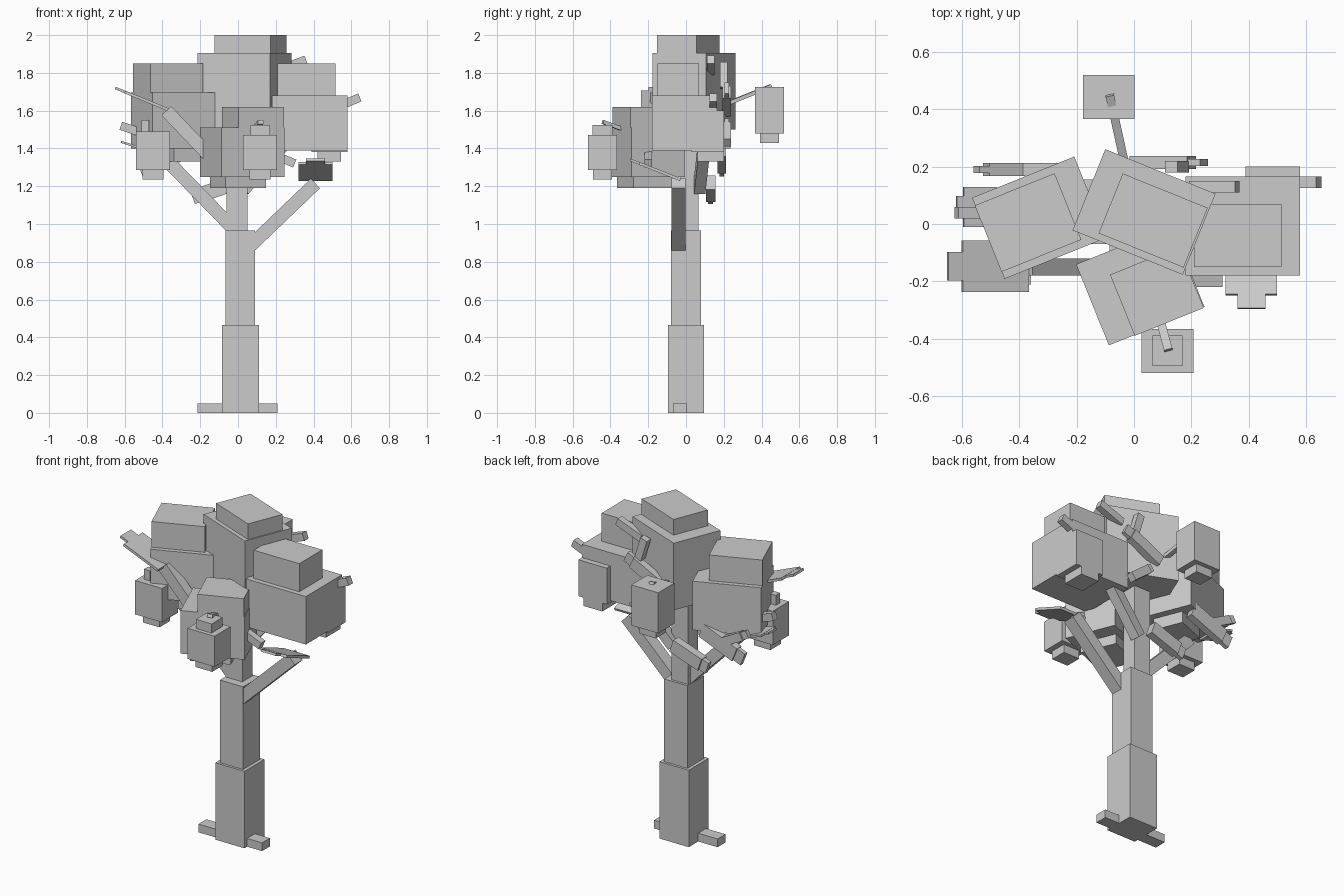
import bpy
from math import radians
from mathutils import Vector, Matrix


def add_box(name, matrix, size):
    bpy.ops.mesh.primitive_cube_add(size=1)
    ob = bpy.context.object
    ob.name = name
    ob.matrix_world = matrix @ Matrix.Diagonal((*size, 1))
    return ob


def block(name, x, y, z):
    """Axis-aligned box from three (min, max) ranges."""
    r = (x, y, z)
    return add_box(name, Matrix.Translation([(a + b) / 2 for a, b in r]), [b - a for a, b in r])


def turned(name, centre, size, z, angle):
    """Box turned about the vertical."""
    m = Matrix.Translation((*centre, sum(z) / 2)) @ Matrix.Rotation(radians(angle), 4, 'Z')
    return add_box(name, m, (*size, z[1] - z[0]))


def beam(name, p0, p1, width, thick):
    """Box running from p0 to p1."""
    a, b = Vector(p0), Vector(p1)
    m = Matrix.Translation((a + b) / 2) @ (b - a).to_track_quat('X', 'Z').to_matrix().to_4x4()
    return add_box(name, m, ((b - a).length, width, thick))


def leaf(name, p0, p1, width, thick, tip=0.55):
    """Flat plate with a narrower tip."""
    a, b = Vector(p0), Vector(p1)
    beam(name + "_blade", a, a.lerp(b, 0.82), width, thick)
    beam(name + "_tip", a.lerp(b, 0.78), b, width * tip, thick * 0.9)


# trunk and roots
block("roots", (-0.215, 0.21), (-0.07, 0.005), (0, 0.05))
block("trunk_lower", (-0.085, 0.11), (-0.095, 0.095), (0, 0.465))
block("trunk_middle", (-0.065, 0.09), (-0.08, 0.08), (0.465, 0.965))
block("trunk_upper", (-0.06, 0.05), (-0.03, 0.065), (0.965, 1.55))

# main branches
beam("branch_right", (0.05, -0.04, 0.87), (0.41, -0.04, 1.215), 0.075, 0.07)
beam("branch_left", (-0.02, 0.01, 0.97), (-0.37, 0.01, 1.33), 0.07, 0.07)
beam("branch_left_high", (-0.16, -0.15, 1.37), (-0.38, -0.15, 1.6), 0.06, 0.07)
beam("branch_back", (0.03, 0.07, 1.18), (0.27, 0.1, 1.45), 0.06, 0.06)
beam("branch_back_twig", (-0.03, 0.2, 1.63), (-0.085, 0.45, 1.73), 0.03, 0.02)
beam("branch_front_twig", (0.09, -0.33, 1.5), (0.12, -0.44, 1.54), 0.03, 0.02)

# large foliage masses
turned("crown_foliage", (0.035, 0.042), (0.415, 0.305), (1.5, 1.905), -22)
turned("crown_cap", (0.067, 0.012), (0.32, 0.225), (1.905, 2.0), -22)
turned("left_foliage", (-0.33, 0.022), (0.385, 0.305), (1.4, 1.695), 22)
turned("left_cap", (-0.37, 0.005), (0.3, 0.25), (1.695, 1.85), 22)
turned("left_base", (-0.28, 0.03), (0.2, 0.18), (1.33, 1.4), 22)
turned("front_foliage", (0.022, -0.215), (0.36, 0.305), (1.25, 1.51), 22)
turned("front_cap", (0.08, -0.235), (0.26, 0.23), (1.51, 1.62), 22)
turned("front_base", (0.0, -0.22), (0.23, 0.22), (1.19, 1.25), 22)
block("right_foliage", (0.18, 0.58), (-0.18, 0.165), (1.39, 1.68))
block("right_cap", (0.21, 0.515), (-0.15, 0.07), (1.68, 1.85))
block("right_back_foliage", (0.39, 0.58), (0.03, 0.2), (1.38, 1.6))
block("right_back_base", (0.42, 0.545), (0.06, 0.2), (1.33, 1.38))

# small hanging clusters: centre x, centre y, bottom z, body height, stem
for side, cx, cy, z, h in (("front", 0.117, -0.443, 1.235, 0.235),
                           ("back", -0.088, 0.443, 1.43, 0.295),
                           ("left", -0.45, -0.135, 1.235, 0.255)):
    block(side + "_cluster", (cx - 0.09, cx + 0.09), (cy - 0.077, cy + 0.077), (z + 0.05, z + h))
    block(side + "_cluster_base", (cx - 0.055, cx + 0.055), (cy - 0.05, cy + 0.05), (z, z + 0.05))
block("front_cluster_cap", (0.065, 0.17), (-0.495, -0.39), (1.47, 1.525))
block("left_cluster_stem", (-0.51, -0.47), (-0.17, -0.13), (1.49, 1.55))

# flat leaves at branch ends
leaf("leaf_right", (0.41, -0.03, 1.235), (0.41, -0.295, 1.34), 0.18, 0.015)
leaf("leaf_left_high", (-0.37, -0.148, 1.605), (-0.65, -0.148, 1.72), 0.18, 0.015)
leaf("leaf_left_low", (-0.48, 0.06, 1.39), (-0.62, 0.06, 1.435), 0.14, 0.012)
leaf("leaf_trunk", (-0.01, 0.13, 1.22), (-0.24, 0.13, 1.14), 0.05, 0.08)
leaf("leaf_back_left", (-0.25, 0.19, 1.4), (-0.52, 0.19, 1.29), 0.045, 0.09)
leaf("leaf_back_left_up", (-0.36, 0.19, 1.35), (-0.55, 0.19, 1.45), 0.045, 0.05)
leaf("leaf_back_crown", (0.0, 0.215, 1.6), (0.245, 0.215, 1.72), 0.045, 0.07)
leaf("leaf_back_crown_low", (0.2, 0.215, 1.43), (0.06, 0.215, 1.54), 0.045, 0.05)

# little twigs
for i, (p0, p1) in enumerate((((0.48, 0.145, 1.6), (0.645, 0.145, 1.67)),
                              ((0.2, 0.13, 1.81), (0.36, 0.13, 1.87)),
                              ((0.18, -0.2, 1.37), (0.3, -0.2, 1.32)),
                              ((-0.5, 0.04, 1.48), (-0.62, 0.04, 1.52)),
                              ((0.13, 0.2, 1.85), (0.17, 0.2, 1.72)))):
    beam(f"twig_{i + 1}", p0, p1, 0.04, 0.045)
